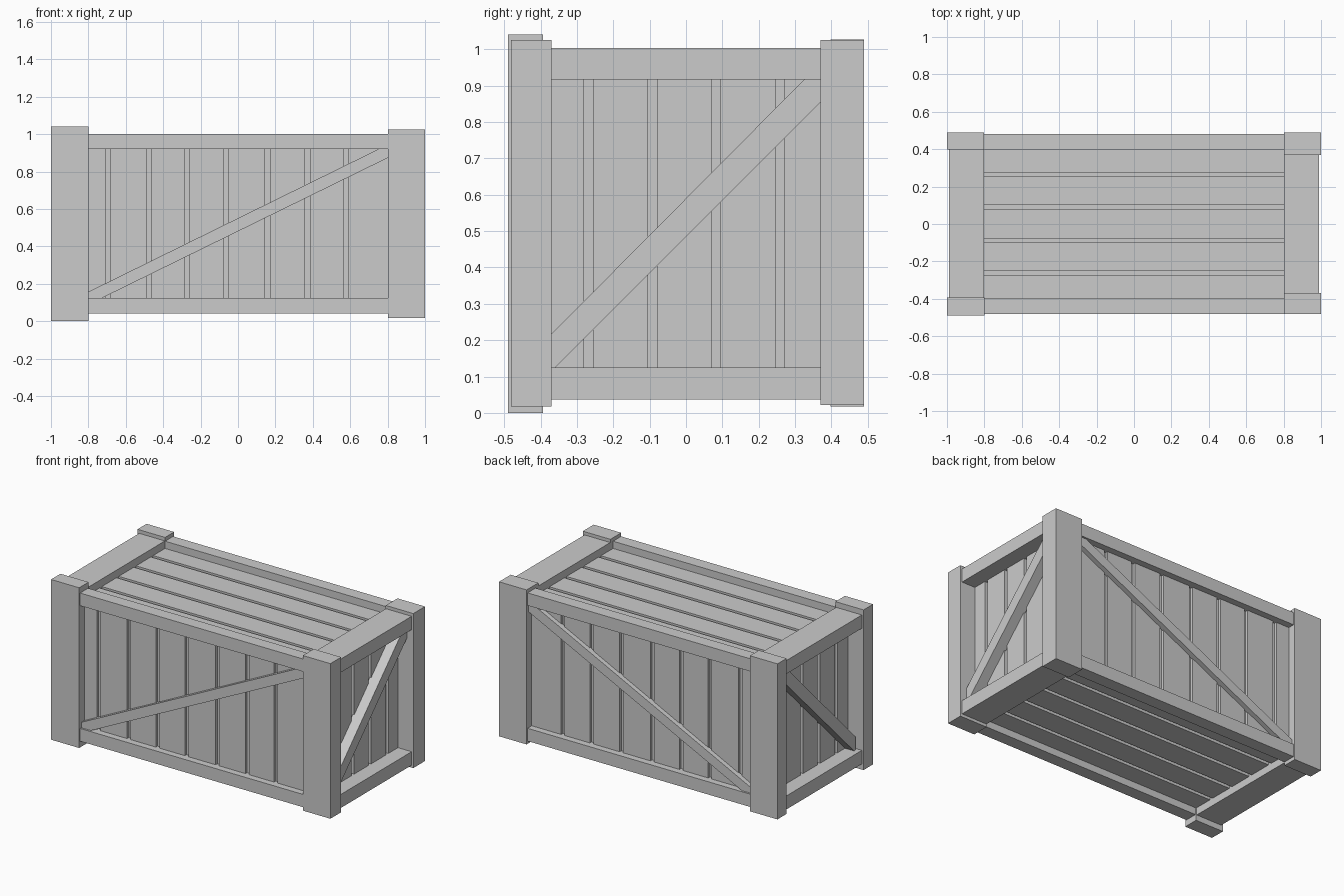
import bpy, bmesh
from mathutils import Vector

if "Cube" in bpy.data.objects:
    bpy.data.objects.remove(bpy.data.objects["Cube"])


def mesh_object(name, bm):
    bmesh.ops.recalc_face_normals(bm, faces=bm.faces)
    me = bpy.data.meshes.new(name)
    bm.to_mesh(me)
    bm.free()
    ob = bpy.data.objects.new(name, me)
    bpy.context.collection.objects.link(ob)
    return ob


def box(name, x, y, z):
    bm = bmesh.new()
    bmesh.ops.create_cube(bm, size=1)
    for v in bm.verts:
        v.co = [(r[0] + r[1]) / 2 + c * (r[1] - r[0]) for r, c in zip((x, y, z), v.co)]
    return mesh_object(name, bm)


def prism(name, outline, axis, a, b):
    """Extrude a (horizontal, z) outline along x or y from a to b."""
    bm = bmesh.new()
    place = (lambda u, z: (a, u, z)) if axis == 'x' else (lambda u, z: (u, a, z))
    face = bm.faces.new([bm.verts.new(place(u, z)) for u, z in outline])
    ext = bmesh.ops.extrude_face_region(bm, geom=[face])
    step = Vector((b - a, 0, 0)) if axis == 'x' else Vector((0, b - a, 0))
    verts = [g for g in ext['geom'] if isinstance(g, bmesh.types.BMVert)]
    bmesh.ops.translate(bm, verts=verts, vec=step)
    return mesh_object(name, bm)


def spans(lo, hi, gaps, width):
    """Plank extents between lo and hi, split at the gap centres."""
    starts = [lo] + [g + width / 2 for g in gaps]
    ends = [g - width / 2 for g in gaps] + [hi]
    return list(zip(starts, ends))


def both(lo, hi, s):
    return (s * lo, s * hi) if s > 0 else (-hi, -lo)


# Inner body seen through the plank gaps
box("crate_core", (-0.86, 0.86), (-0.42, 0.42), (0.105, 0.935))

# Corner posts, slightly uneven
box("front_left_post", (-1.0, -0.798), (-0.49, -0.393), (0.0, 1.04))
box("front_right_post", (0.802, 1.0), (-0.481, -0.37), (0.018, 1.025))
box("back_right_post", (0.802, 1.0), (0.37, 0.49), (0.022, 1.025))
box("back_left_post", (-1.0, -0.802), (0.397, 0.49), (0.017, 1.027))

# Horizontal rails
for level, z in (("bottom", (0.04, 0.123)), ("top", (0.92, 1.002))):
    for side, s in (("front", -1), ("back", 1)):
        box(f"{side}_{level}_rail", (-0.95, 0.95), both(0.398, 0.48, s), z)
    for side, s in (("left", -1), ("right", 1)):
        box(f"{side}_{level}_rail", both(0.803, 0.988, s), (-0.45, 0.45), (z[0] - 0.003, z[1] + 0.002))

# Upright planks on the long sides
long_gaps = [-0.695, -0.478, -0.272, -0.063, 0.158, 0.372, 0.578]
for side, s in (("front", -1), ("back", 1)):
    for x in spans(-0.86, 0.86, long_gaps, 0.025):
        box(f"{side}_plank", x, both(0.41, 0.437, s), (0.1, 0.94))

# Upright planks on the short ends
end_gaps = [-0.268, -0.092, 0.082, 0.258]
for side, s in (("left", -1), ("right", 1)):
    for y in spans(-0.41, 0.41, end_gaps, 0.025):
        box(f"{side}_plank", both(0.85, 0.89, s), y, (0.1, 0.94))

# Lengthwise planks on the lid and base
lid_gaps = [-0.262, -0.088, 0.09, 0.265]
for side, z in (("lid", (0.92, 0.955)), ("base", (0.085, 0.12))):
    for y in spans(-0.41, 0.41, lid_gaps, 0.023):
        box(f"{side}_plank", (-0.85, 0.85), y, z)

# Diagonal braces
long_brace = [(-0.8, 0.12), (-0.735, 0.12), (0.805, 0.875), (0.805, 0.922), (0.755, 0.922), (-0.8, 0.157)]
end_brace = [(-0.375, 0.12), (-0.365, 0.12), (0.375, 0.86), (0.375, 0.922), (0.33, 0.922), (-0.375, 0.212)]
for side, s in (("front", -1), ("back", 1)):
    prism(f"{side}_brace", long_brace, 'y', s * 0.43, s * 0.468)
for side, s in (("left", -1), ("right", 1)):
    prism(f"{side}_brace", end_brace, 'x', s * 0.88, s * 0.955)
